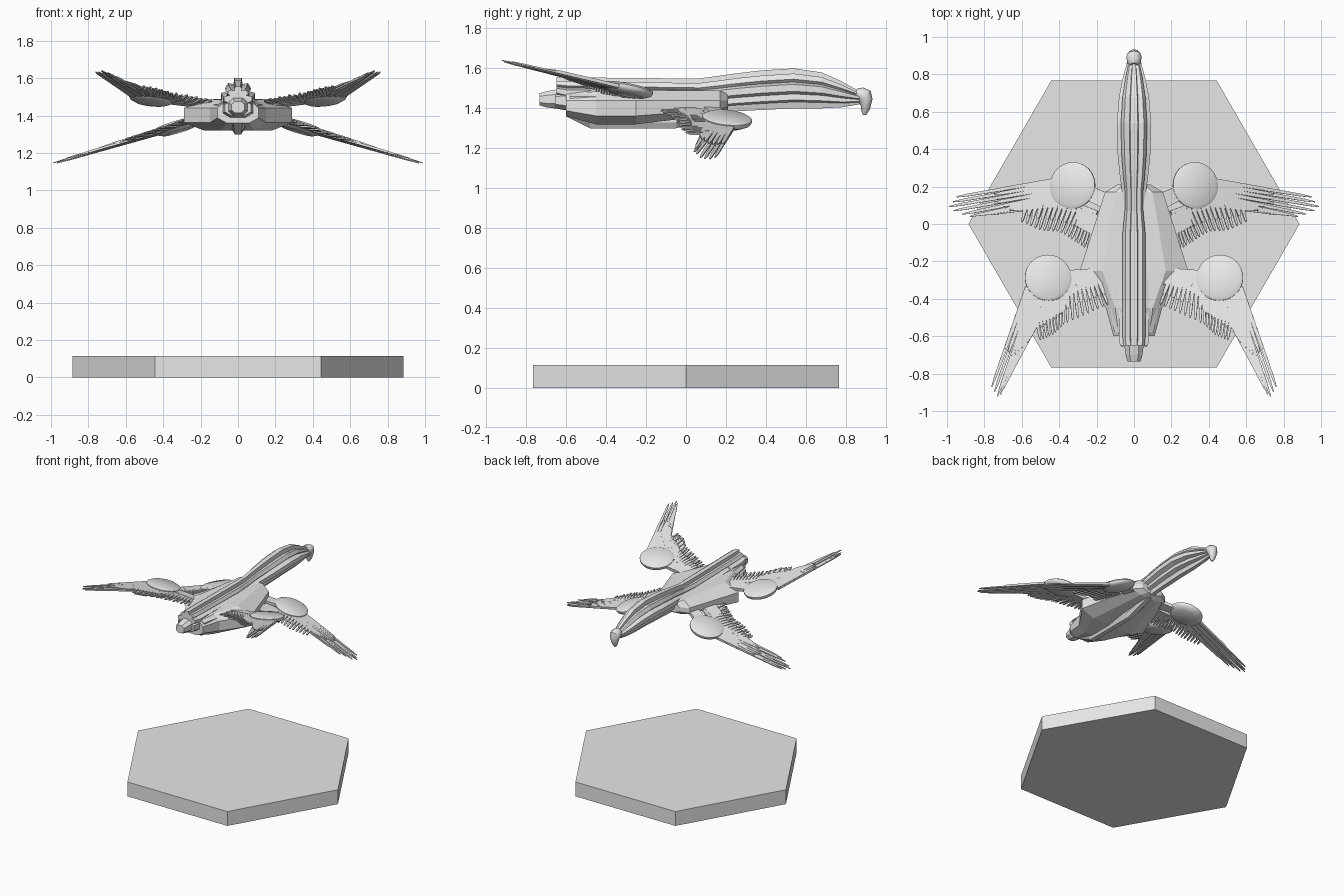
import bpy, bmesh, math
from mathutils import Vector

cube = bpy.data.objects.get("Cube")
if cube:
    bpy.data.objects.remove(cube, do_unlink=True)

grey = bpy.data.materials.new("plain_grey")
grey.use_nodes = True
grey.diffuse_color = (0.8, 0.8, 0.8, 1)
for node in grey.node_tree.nodes:
    if node.type == 'BSDF_PRINCIPLED':
        node.inputs["Base Color"].default_value = (0.8, 0.8, 0.8, 1)


def finish(name, bm, mirror=False, smooth=False):
    """Turn a bmesh into a named object, optionally mirrored across x."""
    bmesh.ops.recalc_face_normals(bm, faces=bm.faces)
    mesh = bpy.data.meshes.new(name)
    bm.to_mesh(mesh)
    bm.free()
    mesh.materials.append(grey)
    ob = bpy.data.objects.new(name, mesh)
    bpy.context.collection.objects.link(ob)
    if mirror:
        ob.modifiers.new("Mirror", 'MIRROR')
    if smooth:
        bpy.ops.object.select_all(action='DESELECT')
        ob.select_set(True)
        bpy.context.view_layer.objects.active = ob
        bpy.ops.object.shade_smooth_by_angle(angle=math.radians(35))
    return ob


def loft(bm, rings):
    """Skin a list of closed rings and cap both ends."""
    loops = [[bm.verts.new(p) for p in ring] for ring in rings]
    n = len(loops[0])
    for a, b in zip(loops, loops[1:]):
        for i in range(n):
            bm.faces.new((a[i], a[(i + 1) % n], b[(i + 1) % n], b[i]))
    bm.faces.new(loops[0][::-1])
    bm.faces.new(loops[-1])


def section(half, y, top, bottom, width):
    """Mirror a unit half profile and scale it into place at y."""
    mid, tall = (top + bottom) / 2, (top - bottom) / 2
    full = half + [(-x, z) for x, z in reversed(half)]
    return [(x * width, y, mid + z * tall) for x, z in full]


def along(points, t):
    """Point at fraction t of a polyline given in plan."""
    f = t * (len(points) - 1)
    i = min(int(f), len(points) - 2)
    return Vector(points[i]).lerp(Vector(points[i + 1]), f - i)


# Hexagonal base
bm = bmesh.new()
corners = [(0.885 * math.cos(k * math.pi / 3), 0.885 * math.sin(k * math.pi / 3)) for k in range(6)]
loft(bm, [[(x, y, z) for x, y in corners] for z in (0, 0.115)])
finish("hexagon_base", bm)

# Faceted hull: y, top width, top z, side width, belly width, belly z
bm = bmesh.new()
rings = []
for y, wt, zt, ws, wb, zb in ((0.21, .06, 1.47, .09, .04, 1.39),
                              (0.17, .10, 1.49, .155, .08, 1.37),
                              (-0.25, .17, 1.49, .29, .18, 1.32),
                              (-0.45, .10, 1.485, .15, .09, 1.32),
                              (-0.60, .08, 1.47, .11, .06, 1.36)):
    low = zb + 0.35 * (1.44 - zb)
    half = [(wt, zt), (ws, 1.44), (ws, low), (wb, zb)]
    rings.append([(x, y, z) for x, z in half] + [(-x, y, z) for x, z in reversed(half)])
loft(bm, rings)
finish("hull", bm)

# Ribbed spine running into the arched tail
rib = [(.22, 1), (.26, .68), (.58, .74), (.76, .46), (.6, .32), (1, .2),
       (1, -.15), (.62, -.28), (.66, -.58), (.3, -.68), (.2, -1)]
bm = bmesh.new()
loft(bm, [section(rib, *s) for s in (
    (-0.65, 1.555, 1.42, .075), (-0.60, 1.555, 1.40, .08), (-0.05, 1.55, 1.38, .08),
    (0.07, 1.55, 1.375, .065), (0.18, 1.565, 1.38, .065), (0.25, 1.575, 1.385, .075),
    (0.38, 1.59, 1.392, .088), (0.54, 1.60, 1.40, .092), (0.68, 1.58, 1.40, .08),
    (0.78, 1.535, 1.405, .06), (0.87, 1.485, 1.42, .036))])
finish("spine_and_tail", bm)

# Rounded hook at the tail tip
bm = bmesh.new()
rings = []
for y, z, r in ((.85, 1.485, .02), (.865, 1.475, .037), (.895, 1.46, .041),
                (.905, 1.43, .034), (.90, 1.39, .022), (.895, 1.367, .008)):
    tilt = math.radians(35 + (1.485 - z) * 450)
    rings.append([(r * math.cos(a), y + r * math.sin(a) * math.sin(tilt),
                   z + r * math.sin(a) * math.cos(tilt))
                  for a in [k * math.pi / 6 for k in range(12)]])
loft(bm, rings)
finish("tail_hook", bm, smooth=True)

# Belly keel, stepped nose blocks and snout
octagon = [(.5, 1), (1, .5), (1, -.5), (.5, -1)]
for name, stations in (
    ("belly_keel", ((-.60, 1.42, 1.36, .05), (-.48, 1.42, 1.30, .035),
                    (-.05, 1.42, 1.30, .035), (.18, 1.42, 1.37, .03))),
    ("nose_collar", ((-.45, 1.50, 1.34, .13), (-.58, 1.49, 1.37, .105))),
    ("nose_block", ((-.55, 1.49, 1.38, .09), (-.655, 1.48, 1.40, .07))),
    ("snout", ((-.62, 1.50, 1.395, .055), (-.70, 1.485, 1.405, .045), (-.735, 1.475, 1.415, .035))),
):
    bm = bmesh.new()
    loft(bm, [section(octagon, *s) for s in stations])
    finish(name, bm)


def wing(name, plane, disc, arm, long_base, long_tip, short_base, short_tip):
    """A pair of feathered wings lying on the plane z = c + a*x + b*y."""
    c, a, b = plane
    up = Vector((-a, -b, 1)).normalized()

    def place(p, lift=0.0):
        return Vector((p[0], p[1], c + a * p[0] + b * p[1])) + up * lift

    def blade(bm, p, q, w0, w1, thick, lift):
        start, end = place(p, lift), place(q, lift)
        side = (end - start).cross(up).normalized()
        near_tip = start.lerp(end, 0.9)
        loft(bm, [[o + side * w + up * t for w, t in
                   ((-r, -h), (r, -h), (r, h), (-r, h))]
                  for o, r, h in ((start, w0, thick), (near_tip, w1, thick * .8),
                                  (end, w1 * .4, thick * .4))])

    # Long flight feathers with a shorter upper layer
    bm = bmesh.new()
    for i in range(8):
        t = i / 7
        p, q = along(long_base, t), along(long_tip, t)
        blade(bm, p, q, .013, .007, .005, -.006 + .004 * (i % 2))
        blade(bm, p, p.lerp(q, .62), .012, .009, .005, .006)
    finish(name + "_long_feathers", bm, mirror=True)

    # Fringe of short feathers
    bm = bmesh.new()
    for i in range(18):
        t = i / 17
        p, q = along(short_base, t), along(short_tip, t)
        blade(bm, p, q, .010, .006, .006, -.004 + .004 * (i % 2))
        blade(bm, p, p.lerp(q, .6), .012, .009, .005, .006)
    finish(name + "_short_feathers", bm, mirror=True)

    # Arm and the leading bone along the fringe
    bm = bmesh.new()
    blade(bm, arm, disc, .045, .035, .014, 0)
    for p, q in zip(short_base, short_base[1:]):
        blade(bm, p, Vector(p).lerp(Vector(q), 1.1), .022, .022, .010, 0)
    finish(name + "_arm", bm, mirror=True)

    # Round pod
    bm = bmesh.new()
    u = up.cross(Vector((0, 1, 0))).normalized()
    v = up.cross(u)
    angles = [k * math.tau / 32 for k in range(32)]
    loft(bm, [[place(disc, h) + u * r * math.cos(g) + v * r * math.sin(g) for g in angles]
              for r, h in ((.085, -.024), (.118, -.008), (.125, .004), (.125, .016), (.108, .026))])
    finish(name + "_pod", bm, mirror=True, smooth=True)


wing("front_wing", (1.385, .1, -.2), (.46, -.29), (.16, -.28),
     [(.43, -.36), (.50, -.35), (.57, -.34)],
     [(.66, -.80), (.685, -.86), (.725, -.93), (.76, -.87)],
     [(.19, -.30), (.31, -.33), (.42, -.39), (.53, -.47)],
     [(.14, -.43), (.25, -.48), (.37, -.53), (.43, -.59), (.50, -.62)])

wing("rear_wing", (1.455, -.3, -.1), (.325, .205), (.10, .10),
     [(.38, .11), (.38, .17), (.38, .24)],
     [(.80, .05), (.89, .04), (.995, .085), (.95, .145)],
     [(.20, .05), (.28, .08), (.42, .11), (.57, .11)],
     [(.25, -.135), (.32, -.09), (.40, -.04), (.50, -.035), (.60, .01)])
